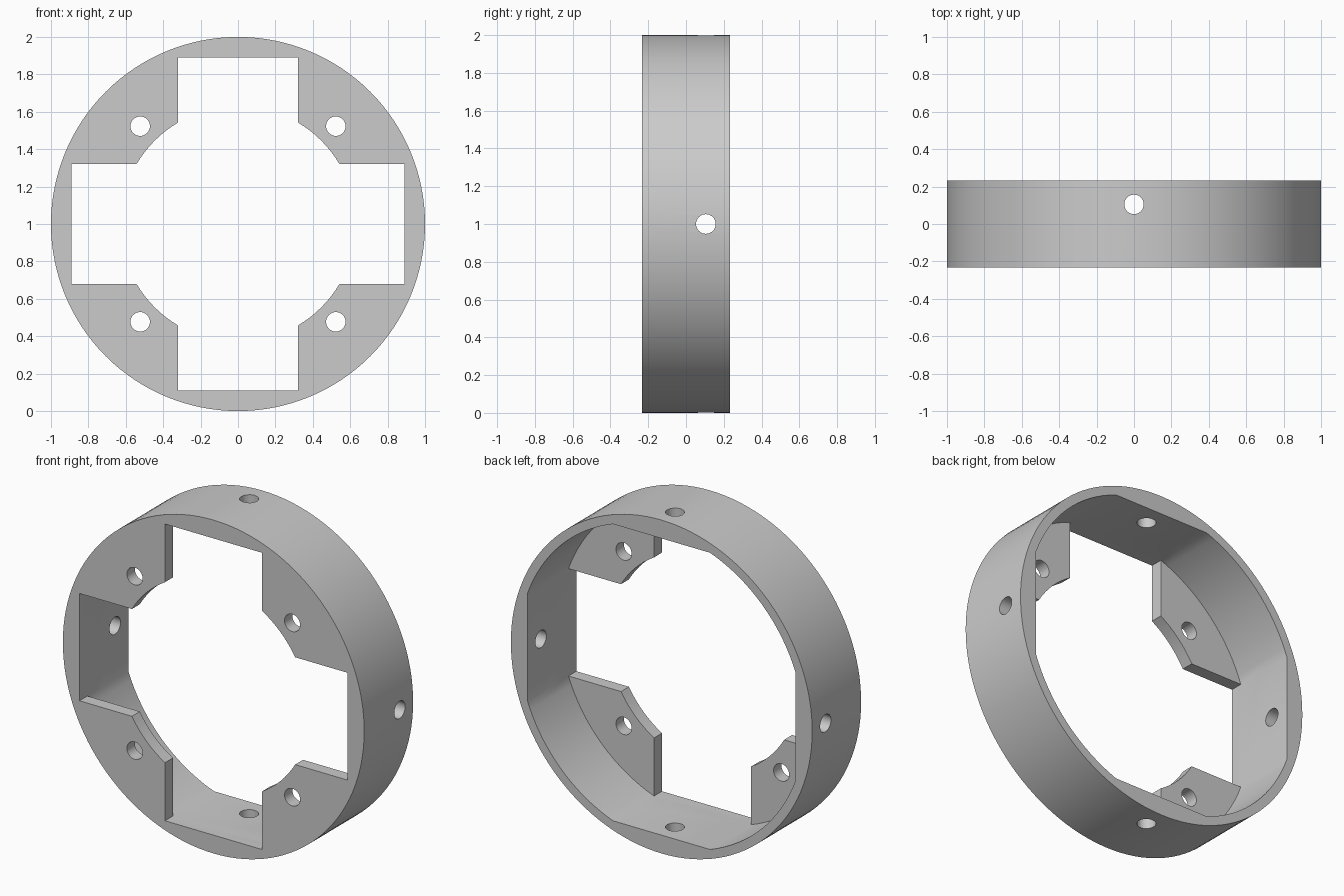
import bpy
import bmesh
from math import cos, sin, pi, hypot, atan2
from mathutils import Matrix, Vector

if "Cube" in bpy.data.objects:
    bpy.data.objects.remove(bpy.data.objects["Cube"])

HALF_DEPTH = 0.232
TAB_BACK = -HALF_DEPTH + 0.075        # rear face of the mounting tabs
FLAT, SLOT = 0.89, 0.322              # distance of flats, half width of slots
BORE = hypot(FLAT, SLOT)              # bore arcs meet the slot corners
TAB_RADIUS = 0.63
HOLE = 0.052
CENTRE = Vector((0, 0, 1))

grey = bpy.data.materials.new("grey metal")
grey.use_nodes = True
colour = (0.6, 0.6, 0.6, 1)
grey.diffuse_color = colour
grey.node_tree.nodes["Principled BSDF"].inputs["Base Color"].default_value = colour


def finish(name, bm):
    bmesh.ops.recalc_face_normals(bm, faces=bm.faces)
    mesh = bpy.data.meshes.new(name)
    bm.to_mesh(mesh)
    bm.free()
    mesh.materials.append(grey)
    obj = bpy.data.objects.new(name, mesh)
    bpy.context.collection.objects.link(obj)
    return obj


def prism(name, outline, y0, y1):
    """Extrude an x-z outline along y."""
    bm = bmesh.new()
    face = bm.faces.new([bm.verts.new((x, y0, z + CENTRE.z)) for x, z in outline])
    new = bmesh.ops.extrude_face_region(bm, geom=[face])["geom"]
    verts = [v for v in new if isinstance(v, bmesh.types.BMVert)]
    bmesh.ops.translate(bm, verts=verts, vec=(0, y1 - y0, 0))
    return finish(name, bm)


def rod(name, position, axis, length):
    """Round hole cutter along the given axis."""
    bm = bmesh.new()
    turn = Vector((0, 0, 1)).rotation_difference(Vector(axis)).to_matrix().to_4x4()
    bmesh.ops.create_cone(bm, cap_ends=True, segments=32, radius1=HOLE, radius2=HOLE,
                          depth=length, matrix=Matrix.Translation(position) @ turn)
    return finish(name, bm)


def arc(radius, start, end, steps):
    return [(radius * cos(start + (end - start) * i / steps),
             radius * sin(start + (end - start) * i / steps)) for i in range(steps + 1)]


def four_fold(points):
    """Repeat a quarter outline around the centre."""
    result = []
    for _ in range(4):
        result += points
        points = [(-z, x) for x, z in points]
    return result


def cut(target, cutter):
    mod = target.modifiers.new("cut", "BOOLEAN")
    mod.operation, mod.solver, mod.object = "DIFFERENCE", "EXACT", cutter
    bpy.ops.object.modifier_apply(modifier=mod.name)
    bpy.data.objects.remove(cutter)


# Ring body
ring = prism("mounting_ring", arc(1, 0, 2 * pi, 128)[:-1], -HALF_DEPTH, HALF_DEPTH)
bpy.context.view_layer.objects.active = ring
ring.select_set(True)

# Bore with four flats, open at the back
edge = atan2(SLOT, FLAT)
cut(ring, prism("bore", four_fold(arc(BORE, edge, pi / 2 - edge, 16)), TAB_BACK, 1))

# Cross-shaped front opening, leaving four tabs with curved inner ends
reach = (TAB_RADIUS ** 2 - SLOT ** 2) ** 0.5
tip = atan2(SLOT, reach)
quarter = [(FLAT, SLOT)] + arc(TAB_RADIUS, tip, pi / 2 - tip, 8) + [(SLOT, FLAT)]
cut(ring, prism("opening", four_fold(quarter), -1, 0))

# Screw holes through the tabs
for sx in (-1, 1):
    for sz in (-1, 1):
        cut(ring, rod("tab_hole", CENTRE + Vector((sx, 0, sz)) * 0.523
                      + Vector((0, -HALF_DEPTH, 0)), (0, 1, 0), 0.4))

# Radial holes through the rim
for axis in ((1, 0, 0), (-1, 0, 0), (0, 0, 1), (0, 0, -1)):
    cut(ring, rod("rim_hole", CENTRE + Vector(axis) * 0.95 + Vector((0, 0.105, 0)),
                  axis, 0.4))

bpy.ops.object.shade_smooth_by_angle(angle=pi / 6)
